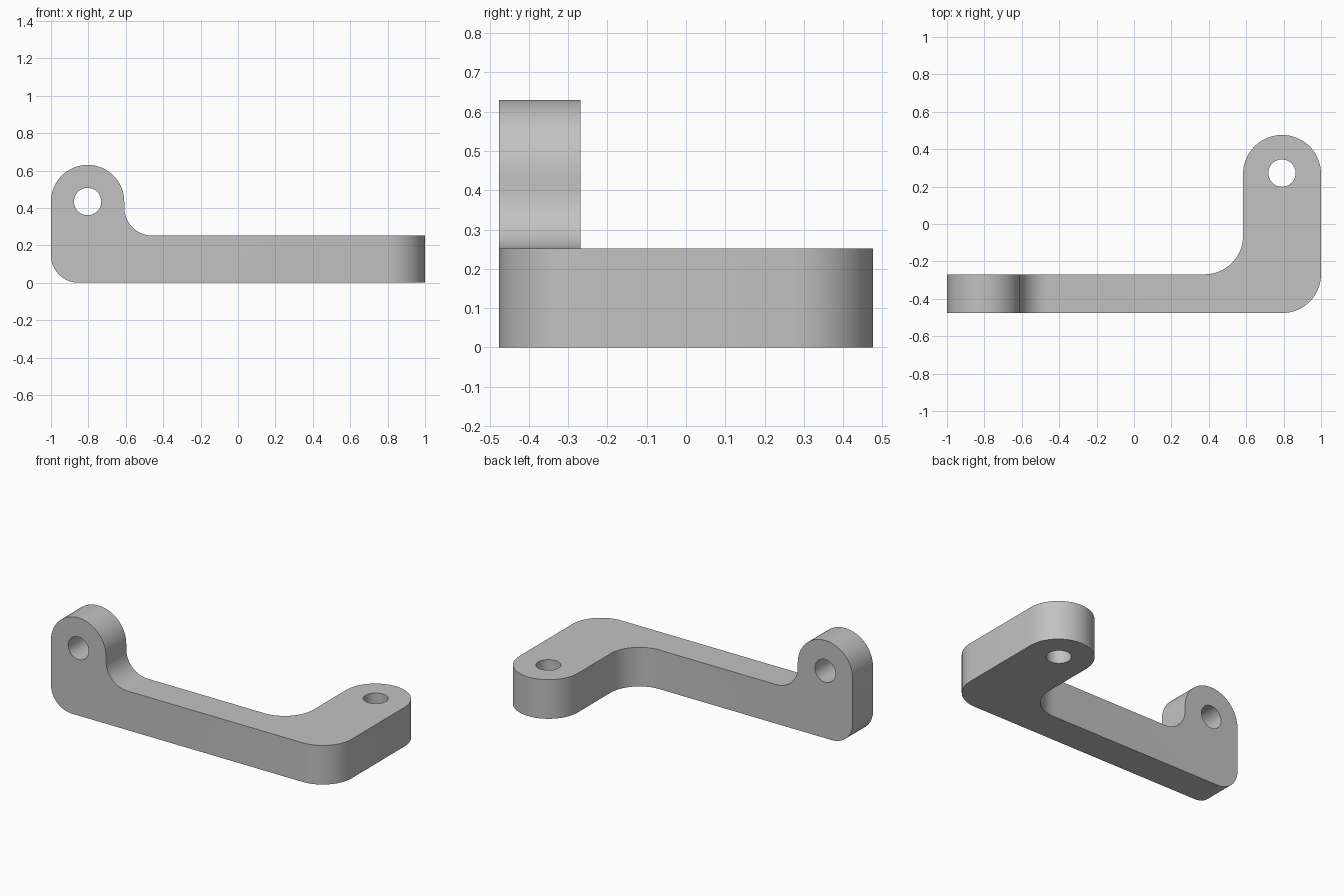
import bpy
import bmesh
from math import sin, cos, pi, radians
from mathutils import Vector, Matrix

if "Cube" in bpy.data.objects:
    bpy.data.objects.remove(bpy.data.objects["Cube"])

STEPS = 16
HALF_DEPTH = 0.476
BAR_BACK = -0.269
BAR_TOP = 0.252

grey = bpy.data.materials.new("plain grey")
grey.use_nodes = True
colour = (0.54, 0.54, 0.54, 1)
grey.diffuse_color = colour
grey.node_tree.nodes["Principled BSDF"].inputs["Base Color"].default_value = colour


def rounded_outline(corners):
    """Round each right-angled corner (u, v, radius) into an arc."""
    points = []
    for i, (u, v, r) in enumerate(corners):
        p = Vector((u, v))
        if r == 0:
            points.append(p)
            continue
        a = (Vector(corners[i - 1][:2]) - p).normalized()
        b = (Vector(corners[(i + 1) % len(corners)][:2]) - p).normalized()
        centre = p + (a + b) * r
        for k in range(STEPS + 1):
            t = k / STEPS * pi / 2
            points.append(centre - b * r * cos(t) - a * r * sin(t))
    return points


def prism(name, points, low, high, upright=False):
    """Extrude an outline along z, or along y if upright (outline in x, z)."""
    bm = bmesh.new()
    face = bm.faces.new([bm.verts.new((p.x, p.y, low)) for p in points])
    top = bmesh.ops.extrude_face_region(bm, geom=[face])["geom"]
    moved = [g for g in top if isinstance(g, bmesh.types.BMVert)]
    bmesh.ops.translate(bm, verts=moved, vec=(0, 0, high - low))
    bmesh.ops.remove_doubles(bm, verts=bm.verts, dist=0.0005)
    if upright:
        bmesh.ops.rotate(bm, verts=bm.verts, matrix=Matrix.Rotation(pi / 2, 3, "X"))
    bmesh.ops.recalc_face_normals(bm, faces=bm.faces)
    mesh = bpy.data.meshes.new(name)
    bm.to_mesh(mesh)
    bm.free()
    mesh.materials.append(grey)
    obj = bpy.data.objects.new(name, mesh)
    bpy.context.collection.objects.link(obj)
    return obj


def circle(u, v, r):
    n = STEPS * 4
    return [Vector((u + r * cos(2 * pi * k / n), v + r * sin(2 * pi * k / n)))
            for k in range(n)]


def combine(target, helper, operation):
    mod = target.modifiers.new(operation.lower(), "BOOLEAN")
    mod.operation = operation
    mod.solver = "EXACT"
    mod.object = helper
    bpy.context.view_layer.objects.active = target
    bpy.ops.object.modifier_apply(modifier=mod.name)
    bpy.data.objects.remove(helper)


# Plan of the bar with the flat lug turning to the back
bracket = prism("bracket", rounded_outline([
    (-1.1, -HALF_DEPTH, 0), (1, -HALF_DEPTH, 0.207), (1, HALF_DEPTH, 0.2085),
    (0.583, HALF_DEPTH, 0.2085), (0.583, BAR_BACK, 0.205), (-1.1, BAR_BACK, 0),
]), 0, 0.8)

# Elevation of the bar with the upright lug
elevation = prism("elevation_profile", rounded_outline([
    (-1, 0, 0.147), (1.1, 0, 0), (1.1, BAR_TOP, 0),
    (-0.608, BAR_TOP, 0.15), (-0.608, 0.63, 0.196), (-1, 0.63, 0.196),
]), -0.7, 0.7, upright=True)
combine(bracket, elevation, "INTERSECT")

# Screw holes through both lugs
combine(bracket, prism("upright_hole", circle(-0.804, 0.434, 0.073), -0.7, 0.7, True),
        "DIFFERENCE")
combine(bracket, prism("flat_hole", circle(0.791, 0.272, 0.073), -0.2, 0.6),
        "DIFFERENCE")

bpy.ops.object.select_all(action="DESELECT")
bracket.select_set(True)
bpy.context.view_layer.objects.active = bracket
bpy.ops.object.shade_smooth_by_angle(angle=radians(30))
